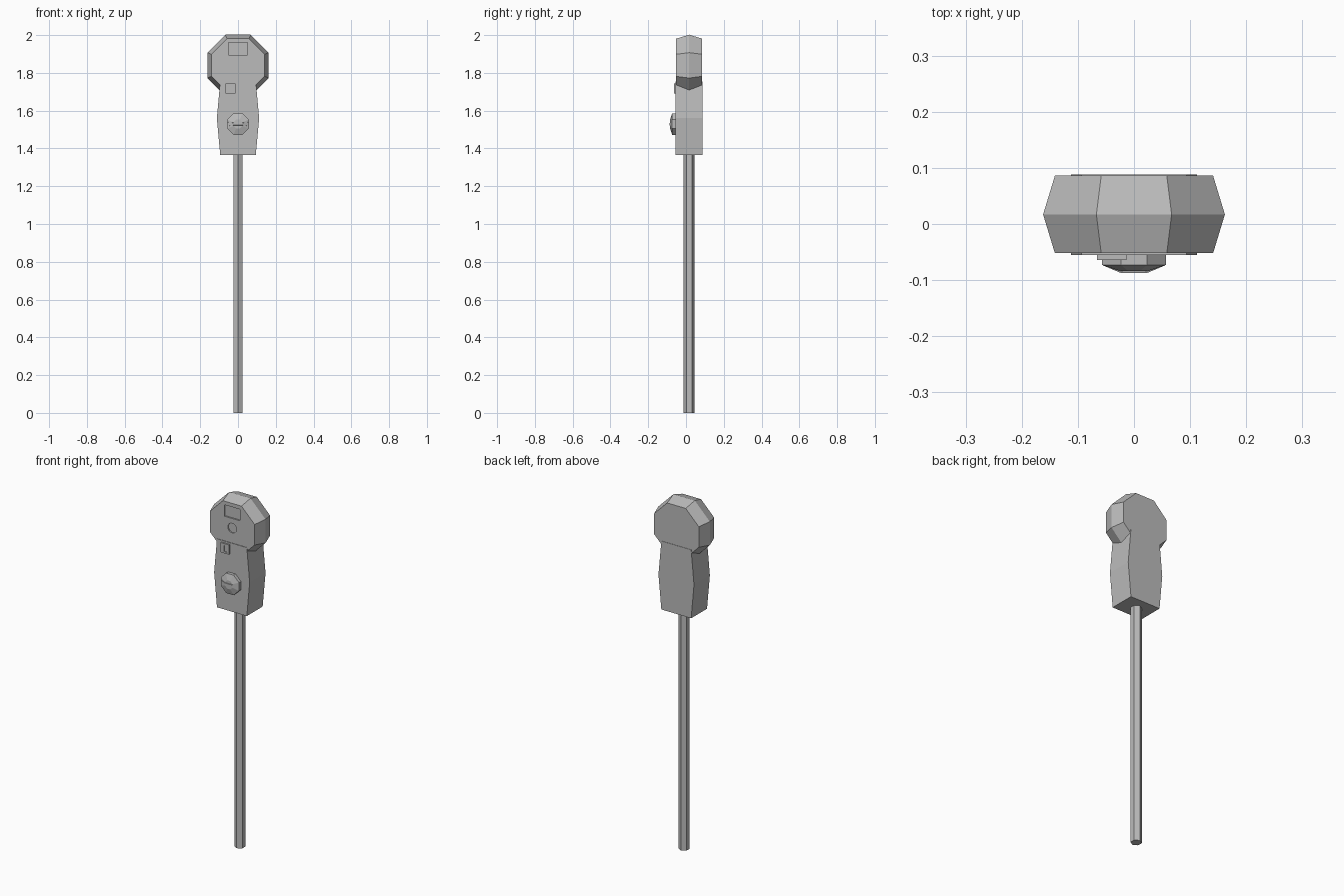
import bpy
import bmesh
from math import pi, cos
from mathutils import Matrix

cube = bpy.data.objects.get("Cube")
if cube:
    bpy.data.objects.remove(cube, do_unlink=True)

grey = bpy.data.materials.new("plain grey")
grey.use_nodes = True
colour = (0.5, 0.5, 0.5, 1)
grey.diffuse_color = colour
grey.node_tree.nodes["Principled BSDF"].inputs["Base Color"].default_value = colour

MID = 0.017  # depth of the centre plane


def loft(name, rings):
    """Join equal-sized rings of points into a closed flat-shaded solid."""
    bm = bmesh.new()
    loops = [[bm.verts.new(p) for p in ring] for ring in rings]
    n = len(loops[0])
    bm.faces.new(loops[0])
    bm.faces.new(loops[-1])
    for a, b in zip(loops, loops[1:]):
        for i in range(n):
            j = (i + 1) % n
            bm.faces.new((a[i], a[j], b[j], b[i]))
    bmesh.ops.recalc_face_normals(bm, faces=bm.faces)
    mesh = bpy.data.meshes.new(name)
    bm.to_mesh(mesh)
    bm.free()
    mesh.materials.append(grey)
    obj = bpy.data.objects.new(name, mesh)
    bpy.context.collection.objects.link(obj)
    return obj


def octagon(apothem, y, z, sides=8):
    """Upright ring facing front, with flats at the sides."""
    r = apothem / cos(pi / sides)
    turn = [Matrix.Rotation((2 * i + 1) * pi / sides, 3, 'Y') for i in range(sides)]
    pts = [m.col[0] * r for m in turn]
    return [(p.x, y, z + p.z) for p in pts]


def box_rings(x0, x1, y0, y1, z0, z1):
    return [[(x0, y, z0), (x1, y, z0), (x1, y, z1), (x0, y, z1)] for y in (y0, y1)]


def carve(obj, rings):
    """Cut a recess into a part."""
    cutter = loft("recess_cutter", rings)
    cutter.hide_render = True
    mod = obj.modifiers.new("recess", 'BOOLEAN')
    mod.operation = 'DIFFERENCE'
    mod.solver = 'EXACT'
    mod.object = cutter
    bpy.context.view_layer.objects.active = obj
    bpy.ops.object.modifier_apply(modifier=mod.name)
    bpy.data.objects.remove(cutter, do_unlink=True)


# Hexagonal pole with corners to front and back
bm = bmesh.new()
bmesh.ops.create_cone(bm, cap_ends=True, segments=6, radius1=0.029, radius2=0.029, depth=1.4,
                      matrix=Matrix.Translation((0, MID, 0.7)))
mesh = bpy.data.meshes.new("pole")
bm.to_mesh(mesh)
bm.free()
mesh.materials.append(grey)
pole = bpy.data.objects.new("pole", mesh)
bpy.context.collection.objects.link(pole)

# Body, bulging a little at half height
loft("body", [[(-w, -0.055, z), (w, -0.055, z), (w, 0.088, z), (-w, 0.088, z)]
              for w, z in ((0.094, 1.365), (0.112, 1.56), (0.094, 1.755))])

# Octagonal head, widest on its centre plane
head = loft("head", [octagon(a, y, 1.84) for a, y in
                     ((0.141, -0.052), (0.162, MID), (0.141, 0.086))])
carve(head, box_rings(-0.05, 0.05, -0.1, -0.044, 1.895, 1.96))
carve(head, [octagon(0.027, y, 1.84, 12) for y in (-0.1, -0.046)])

# Coin slot plate with a small pocket
plate = loft("coin_plate", box_rings(-0.066, -0.013, -0.064, -0.05, 1.69, 1.745))
carve(plate, box_rings(-0.045, -0.025, -0.1, -0.059, 1.70, 1.735))

# Turning knob: drum, sloped cap and grip ridge
loft("knob", [octagon(a, y, 1.529) for a, y in
              ((0.057, -0.05), (0.057, -0.073), (0.024, -0.084))])
loft("knob_grip", [[(-w, y, 1.529 - h), (w, y, 1.529 - h), (w, y, 1.529 + h), (-w, y, 1.529 + h)]
                   for w, h, y in ((0.055, 0.01, -0.07), (0.055, 0.01, -0.074), (0.024, 0.006, -0.087))])
